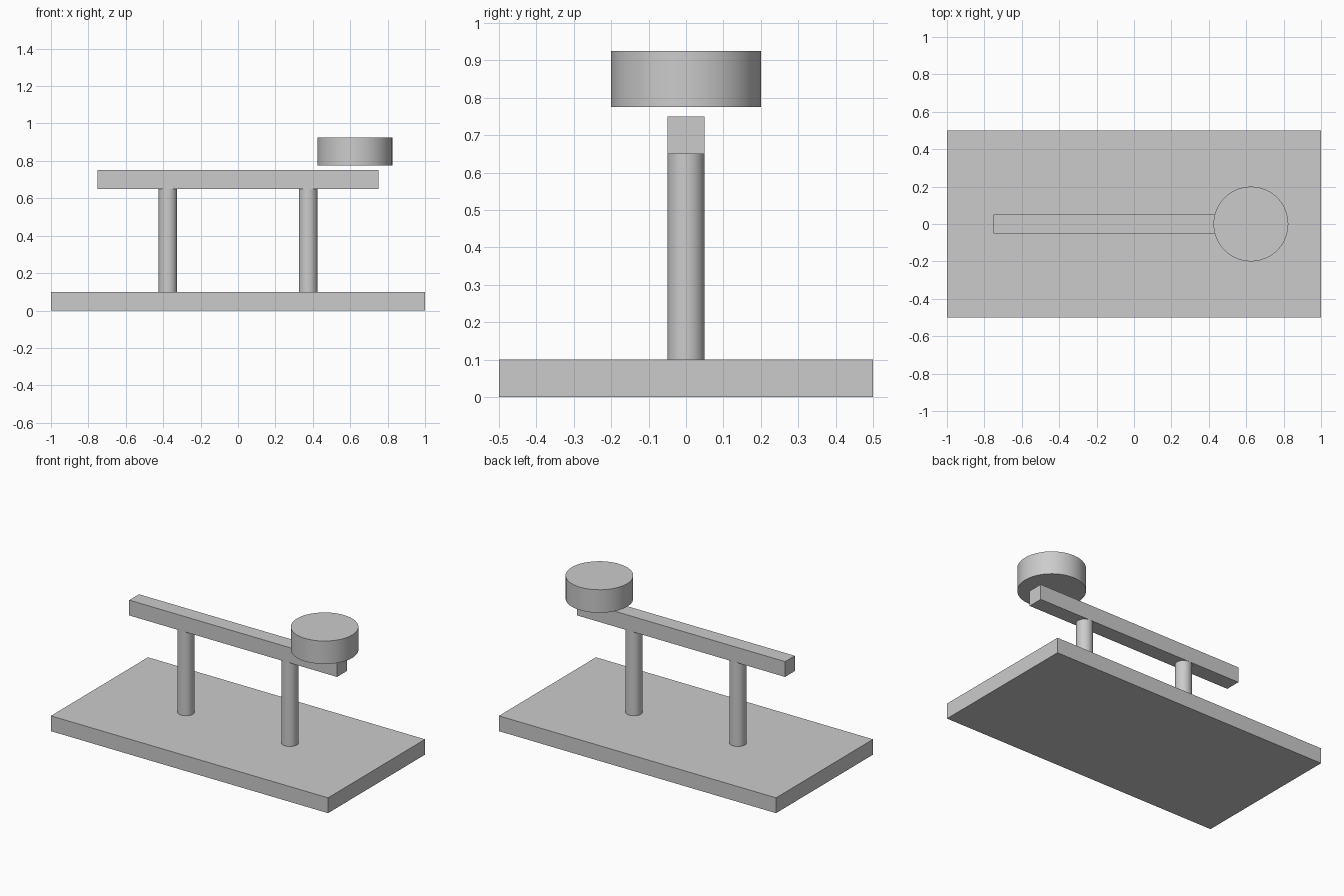
import bpy
from math import radians

cube = bpy.data.objects.get("Cube")
if cube:
    bpy.data.objects.remove(cube, do_unlink=True)

grey = bpy.data.materials.new("plain grey")
grey.use_nodes = True
colour = (0.6, 0.6, 0.6, 1)
grey.diffuse_color = colour
grey.node_tree.nodes["Principled BSDF"].inputs["Base Color"].default_value = colour


def box(name, size, bottom):
    """Centred box standing at the given height."""
    bpy.ops.mesh.primitive_cube_add(size=1, location=(0, 0, bottom + size[2] / 2))
    obj = bpy.context.object
    obj.name = name
    obj.scale = size
    bpy.ops.object.transform_apply(location=False, rotation=False, scale=True)
    obj.data.materials.append(grey)


def cylinder(name, radius, x, bottom, top):
    """Upright smooth cylinder between two heights."""
    bpy.ops.mesh.primitive_cylinder_add(
        vertices=48, radius=radius, depth=top - bottom,
        location=(x, 0, (bottom + top) / 2))
    obj = bpy.context.object
    obj.name = name
    obj.data.materials.append(grey)
    bpy.ops.object.shade_smooth_by_angle(angle=radians(30))


# Base plate and raised beam
box("base_plate", (2, 1, 0.1), 0)
box("beam", (1.5, 0.1, 0.1), 0.65)

# Pair of posts carrying the beam
for side, sign in (("left", 1), ("right", -1)):
    cylinder(side + "_post", 0.05, sign * 0.375, 0.1, 0.65)

# Round weight floating just above the left end of the beam
cylinder("round_weight", 0.2, 0.625, 0.775, 0.925)
